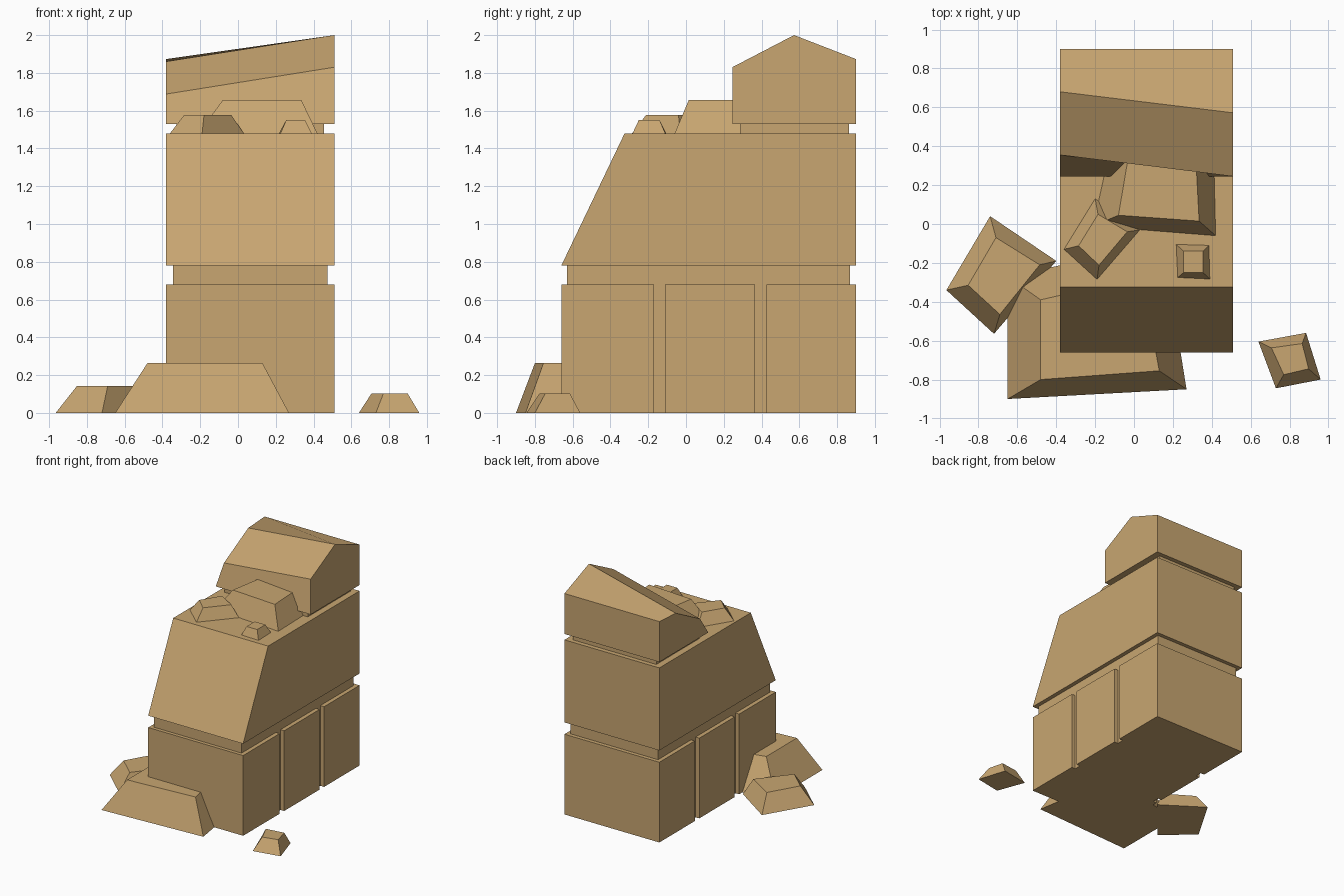
import bpy

if "Cube" in bpy.data.objects:
    bpy.data.objects.remove(bpy.data.objects["Cube"])

sandstone = bpy.data.materials.new("sandstone tan")
sandstone.diffuse_color = (0.58, 0.38, 0.165, 1)
sandstone.use_nodes = True
sandstone.node_tree.nodes["Principled BSDF"].inputs["Base Color"].default_value = sandstone.diffuse_color

X0, X1 = -0.38, 0.51      # side planes of the stacked pillar
Y0, Y1 = -0.66, 0.90      # front and back planes


def loft(name, a, b):
    """Closed solid between two matching loops of 3D points."""
    n = len(a)
    faces = [tuple(range(n))[::-1], tuple(range(n, 2 * n))]
    faces += [(i, (i + 1) % n, n + (i + 1) % n, n + i) for i in range(n)]
    me = bpy.data.meshes.new(name)
    me.from_pydata(list(a) + list(b), [], faces)
    me.materials.append(sandstone)
    ob = bpy.data.objects.new(name, me)
    bpy.context.collection.objects.link(ob)
    return ob


def frustum(name, z0, z1, bottom, top):
    """Loops run counter-clockwise seen from above."""
    return loft(name, [(x, y, z0) for x, y in bottom], [(x, y, z1) for x, y in top])


def box(name, x0, x1, y0, y1, z0, z1):
    q = [(x0, y0), (x1, y0), (x1, y1), (x0, y1)]
    return frustum(name, z0, z1, q, q)


def side_profile(name, left, right):
    """Solid between a (y, z) profile on the left and one on the right."""
    return loft(name, [(X0, y, z) for y, z in left], [(X1, y, z) for y, z in right])


# Bottom course: three blocks around a recessed core
for i, (a, b) in enumerate([(Y0, -0.17), (-0.11, 0.365), (0.425, Y1)]):
    box(f"base_block_{i + 1}", X0, X1, a, b, 0, 0.68)
box("base_core", -0.345, 0.475, -0.63, 0.867, 0, 0.78)

# Middle block with sloped front
mid = [(Y0, 0.78), (Y1, 0.78), (Y1, 1.48), (-0.325, 1.48)]
side_profile("middle_block", mid, mid)

# Recessed neck and tilted ridged cap
box("cap_neck", -0.325, 0.455, 0.285, 0.862, 1.48, 1.53)
side_profile("cap_block",
             [(0.245, 1.53), (Y1, 1.53), (Y1, 1.873), (0.68, 1.86), (0.355, 1.688)],
             [(0.245, 1.53), (Y1, 1.53), (Y1, 1.873), (0.572, 2.0), (0.245, 1.83)])

# Fallen rocks on the ground
frustum("ground_rock_large", 0, 0.263,
        [(-0.65, -0.90), (0.27, -0.85), (0.15, -0.10), (-0.65, -0.27)],
        [(-0.48, -0.80), (0.13, -0.755), (0.04, -0.27), (-0.48, -0.39)])
frustum("ground_rock_medium", 0, 0.142,
        [(-0.965, -0.34), (-0.72, -0.565), (-0.40, -0.19), (-0.74, 0.04)],
        [(-0.853, -0.315), (-0.69, -0.465), (-0.485, -0.21), (-0.71, -0.07)])
frustum("ground_rock_small", 0, 0.103,
        [(0.64, -0.605), (0.73, -0.845), (0.96, -0.80), (0.885, -0.56)],
        [(0.707, -0.637), (0.77, -0.775), (0.898, -0.745), (0.865, -0.615)])

# Rocks on the ledge
frustum("ledge_rock_large", 1.48, 1.657,
        [(-0.21, -0.01), (0.42, -0.06), (0.41, 0.35), (-0.12, 0.40)],
        [(-0.08, 0.045), (0.335, 0.015), (0.32, 0.30), (-0.03, 0.34)])
frustum("ledge_rock_medium", 1.48, 1.577,
        [(-0.36, -0.13), (-0.19, -0.285), (0.03, -0.03), (-0.20, 0.13)],
        [(-0.285, -0.112), (-0.18, -0.212), (-0.035, -0.04), (-0.185, 0.05)])
frustum("ledge_rock_small", 1.48, 1.55,
        [(0.225, -0.275), (0.39, -0.283), (0.385, -0.11), (0.217, -0.105)],
        [(0.255, -0.25), (0.355, -0.25), (0.355, -0.14), (0.255, -0.14)])
